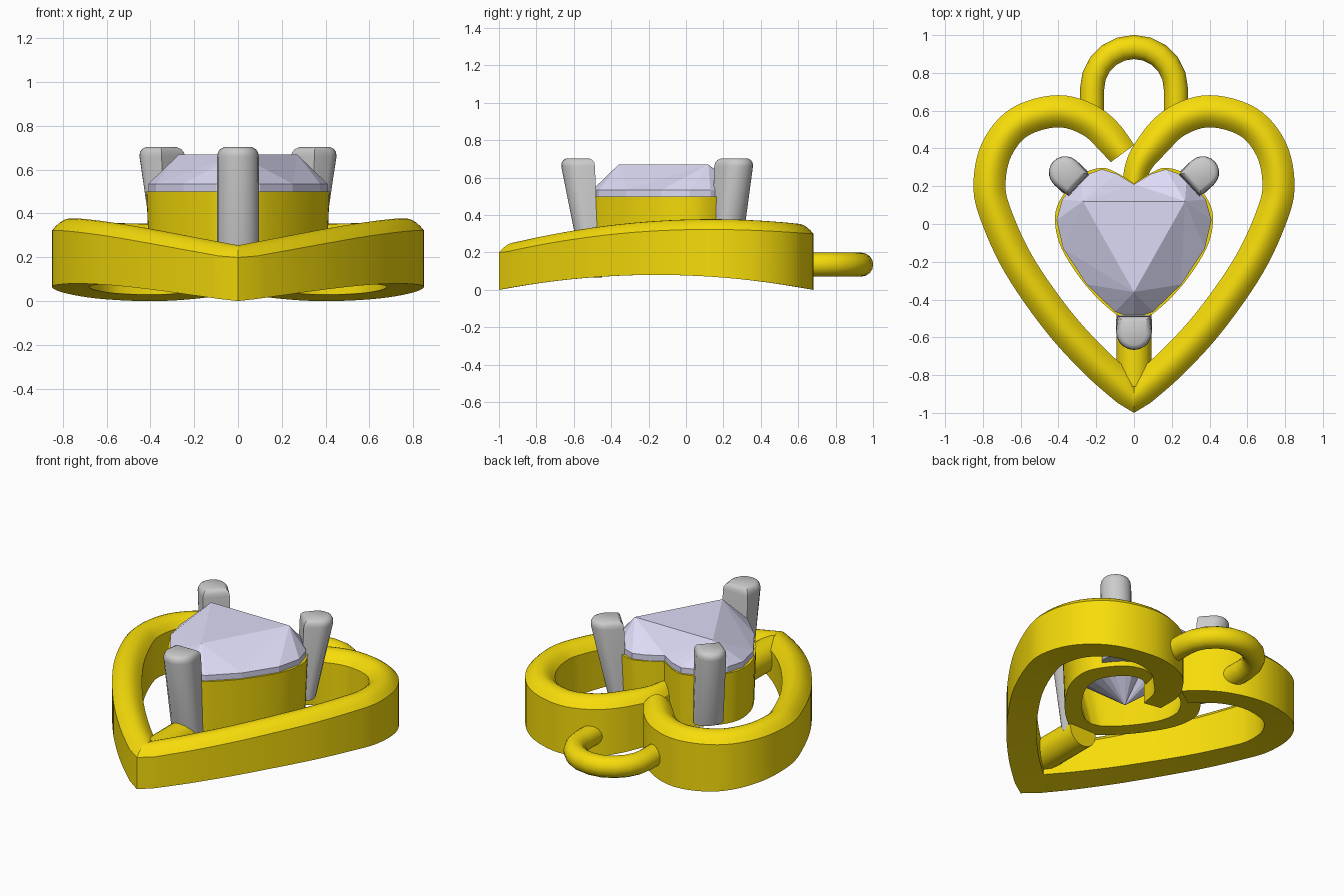
import bpy, math
from mathutils import Vector

if "Cube" in bpy.data.objects:
    bpy.data.objects.remove(bpy.data.objects["Cube"])


def material(name, color):
    m = bpy.data.materials.new(name)
    m.diffuse_color = color
    m.use_nodes = True
    m.node_tree.nodes["Principled BSDF"].inputs["Base Color"].default_value = m.diffuse_color
    return m


GOLD = material("gold", (0.93, 0.72, 0.003, 1))
LILAC = material("pale_stone", (0.72, 0.71, 0.92, 1))


def make(name, verts, faces, mat=None, smooth=True):
    me = bpy.data.meshes.new(name)
    me.from_pydata([tuple(v) for v in verts], [], faces)
    ob = bpy.data.objects.new(name, me)
    bpy.context.collection.objects.link(ob)
    if mat:
        me.materials.append(mat)
    bpy.ops.object.select_all(action='DESELECT')
    ob.select_set(True)
    bpy.context.view_layer.objects.active = ob
    bpy.ops.object.mode_set(mode='EDIT')
    bpy.ops.mesh.select_all(action='SELECT')
    bpy.ops.mesh.normals_make_consistent(inside=False)
    bpy.ops.object.mode_set(mode='OBJECT')
    if smooth:
        bpy.ops.object.shade_smooth_by_angle(angle=math.radians(32))
    return ob


def loft(name, rings, mat=None, caps=True, closed=False):
    """Skin a list of equal-length closed rings."""
    n, m = len(rings[0]), len(rings)
    verts = [v for r in rings for v in r]
    faces = []
    for i in range(m if closed else m - 1):
        a, b = i * n, (i + 1) % m * n
        faces += [(a + j, a + (j + 1) % n, b + (j + 1) % n, b + j) for j in range(n)]
    if caps and not closed:
        faces += [tuple(range(n))[::-1], tuple(range((m - 1) * n, m * n))]
    return make(name, verts, faces, mat)


def spline(pts, steps):
    """Catmull-Rom curve through 2D points."""
    p = [Vector(q) for q in pts]
    p = [2 * p[0] - p[1]] + p + [2 * p[-1] - p[-2]]
    out = []
    for i in range(1, len(p) - 2):
        a, b, c, d = p[i - 1:i + 3]
        for k in range(steps):
            t = k / steps
            out.append(0.5 * (2 * b + (c - a) * t + (2 * a - 5 * b + 4 * c - d) * t * t
                              + (3 * b - a - 3 * c + d) * t ** 3))
    return out + [p[-2]]


# Heart frame: two arms with a domed top, arched in z; the right arm runs on into the seat
path = spline([(0, -.91), (.2, -.735), (.405, -.51), (.61, -.215), (.732, .05), (.765, .21),
               (.727, .395), (.605, .54), (.4, .597), (.22, .54), (.09, .41), (.02, .3),
               (-.01, .15)], 6)
section = [(-1, None), (1, None)]
section += [(1 - k / 5, 1 - (1 - k / 5) ** 2) for k in range(11)]
rings = []
for i, c in enumerate(path):
    t = (path[min(i + 1, len(path) - 1)] - path[max(i - 1, 0)]).normalized()
    nrm = Vector((t.y, -t.x)) * (0.085 - 0.03 * max(0, (i - 58) / 14))
    if i == 0:
        nrm = Vector((0, -.09))
    ring = []
    for u, v in section:
        q = c + nrm * u
        yy = q.y if v is None else c.y
        z = 0.08 * (1 - ((yy + .16) / .84) ** 2)
        if v is not None:
            z += .183 + .1 * (c.y + .91) / 1.5 + .055 * v
        ring.append((q.x, q.y, max(z, 0)))
    rings.append(ring)
loft("heart_frame_right", rings, GOLD)
loft("heart_frame_left", [[(-x, y, z) for x, y, z in r] for r in rings[:-10]], GOLD)

# Seat: heart-shaped collar under the stone
half = [(0, .21), (.09, .265), (.17, .29), (.28, .25), (.38, .13), (.41, .02),
        (.375, -.13), (.25, -.32), (.1, -.465), (0, -.5)]
curve = spline(half, 5)
outline = curve + [Vector((-p.x, p.y)) for p in curve[-2:0:-1]]
mid = Vector((0, -.06))


def heart(scale, z):
    return [(*(mid + (p - mid) * scale), z) for p in outline]


loft("stone_seat", [heart(.99, .18), heart(1.02, .5), heart(.94, .5), heart(.72, .18)],
     GOLD, closed=True)

# Heart-cut stone: triangular table, thin girdle, pointed base
rim = half + [(-x, y) for x, y in half[-2:0:-1]]
n = len(rim)
verts = [(x, y, .535) for x, y in rim] + [(x, y, .495) for x, y in rim]
verts += [(.27, .12, .67), (0, -.36, .67), (-.27, .12, .67), (0, -.08, .17)]
R, F, L, culet = range(2 * n, 2 * n + 4)
corner = [R if x >= 0 and y > -.2 else L if x < 0 and y > -.2 else F for x, y in rim]
faces = [(R, L, F)]
for i in range(n):
    j = (i + 1) % n
    faces += [(i, j, n + j, n + i), (n + i, n + j, culet)]
    a, b = corner[i], corner[j]
    faces.append((i, j, a))
    if a != b:
        faces.append((j, b, a))
make("heart_stone", verts, faces, LILAC, smooth=False)


# Prongs: D-shaped posts leaning outward with rounded tops
def prong(name, x, y, direction, w, z0):
    d = Vector(direction).normalized()
    s = Vector((-d.y, d.x))
    rings = []
    for z, depth, k, lean in [(z0, .1, 1, -.015), (.66, .18, 1, .005), (.68, .182, .96, .005),
                              (.694, .182, .86, .005), (.703, .182, .68, .005)]:
        r = min(w, depth * .6)
        prof = [(-w * .9, 0), (w * .9, 0)]
        prof += [(w * math.cos(math.pi * i / 10), depth - r + r * math.sin(math.pi * i / 10))
                 for i in range(11)]
        ring = []
        for a, b in prof:
            q = Vector((x, y)) + s * a * k + d * (lean + depth / 2 + (b - depth / 2) * k)
            ring.append((q.x, q.y, z))
        rings.append(ring)
    loft(name, rings)


prong("front_prong", 0, -.482, (0, -1), .095, .16)
for side, label in ((1, "right"), (-1, "left")):
    prong("back_prong_" + label, side * .292, .205, (side * .73, .68), .087, .21)


# Round tubes: front support bar and hanging loop
def tube(name, centres, radius, z, sides=16):
    rings = []
    for i, c in enumerate(centres):
        t = (centres[min(i + 1, len(centres) - 1)] - centres[max(i - 1, 0)]).normalized()
        s = Vector((t.y, -t.x))
        rings.append([(*(c + s * radius * math.cos(2 * math.pi * k / sides)),
                       z + radius * math.sin(2 * math.pi * k / sides)) for k in range(sides)])
    loft(name, rings, GOLD)


tube("support_bar", [Vector((0, -.86)), Vector((0, -.45))], .093, .16)
arc = [Vector((.222 * math.cos(math.pi * k / 10), .715 + .222 * math.sin(math.pi * k / 10)))
       for k in range(11)]
tube("hanging_loop", [Vector((.222, .56))] + arc + [Vector((-.222, .56))], .064, .135)
